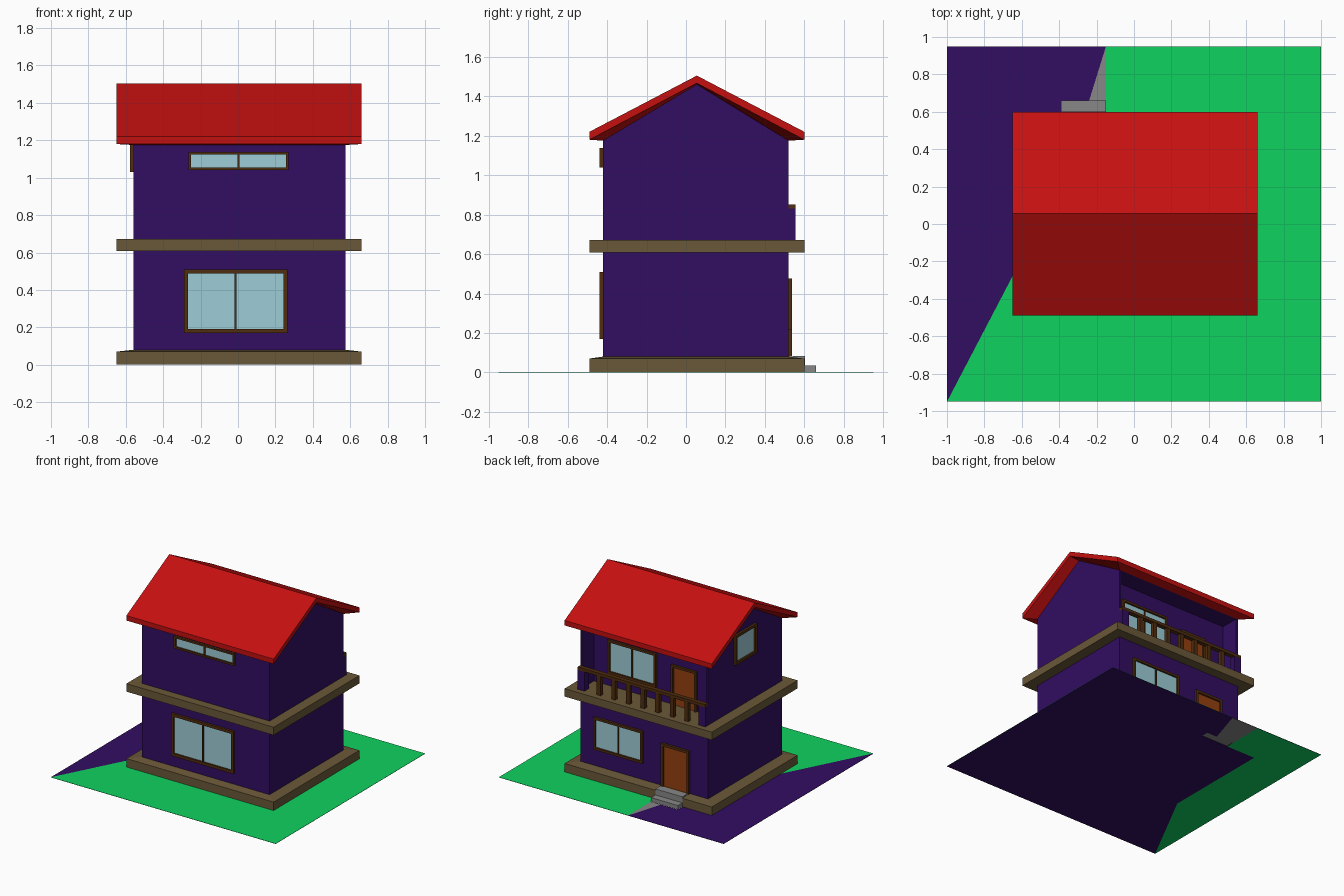
import bpy, bmesh

if "Cube" in bpy.data.objects:
    bpy.data.objects.remove(bpy.data.objects["Cube"])


def srgb(r, g, b):
    f = lambda c: c / 12.92 if c <= 0.04045 else ((c + 0.055) / 1.055) ** 2.4
    return tuple(f(v / 255) for v in (r, g, b)) + (1.0,)


def material(name, *rgb):
    m = bpy.data.materials.new(name)
    m.diffuse_color = srgb(*rgb)
    m.use_nodes = True
    m.node_tree.nodes["Principled BSDF"].inputs["Base Color"].default_value = m.diffuse_color
    return m


PURPLE = material("purple_wall", 50, 13, 97)
RED = material("red_roof", 197, 16, 16)
BROWN = material("brown_slab", 106, 88, 56)
FRAME = material("dark_brown_wood", 80, 45, 14)
DOOR = material("orange_door", 148, 64, 16)
GLASS = material("pale_blue_glass", 158, 205, 215)
GREY = material("grey_stone", 135, 135, 135)
GREEN = material("green_grass", 15, 210, 95)


def make(name, verts, faces, *mats):
    me = bpy.data.meshes.new(name)
    me.from_pydata(verts, [], faces)
    bm = bmesh.new()
    bm.from_mesh(me)
    bmesh.ops.recalc_face_normals(bm, faces=bm.faces)
    bm.to_mesh(me)
    bm.free()
    for m in mats:
        me.materials.append(m)
    ob = bpy.data.objects.new(name, me)
    bpy.context.collection.objects.link(ob)
    return ob


def boxes(name, mat, *specs):
    """One object from boxes given as (x0, x1, y0, y1, z0, z1)."""
    verts, faces = [], []
    for x0, x1, y0, y1, z0, z1 in specs:
        n = len(verts)
        verts += [(x, y, z) for z in (z0, z1)
                  for x, y in ((x0, y0), (x1, y0), (x1, y1), (x0, y1))]
        faces += [[n + i for i in f] for f in ((0, 1, 2, 3), (4, 5, 6, 7), (0, 1, 5, 4),
                                               (1, 2, 6, 5), (2, 3, 7, 6), (3, 0, 4, 7))]
    return make(name, verts, faces, mat)


def extrude(name, pts, place, a, b, *mats):
    """Extrude a 2D outline from a to b; place maps (point, depth) to 3D."""
    n = len(pts)
    verts = [place(p, d) for d in (a, b) for p in pts]
    faces = [list(range(n)), list(range(n, 2 * n))]
    faces += [(i, (i + 1) % n, n + (i + 1) % n, n + i) for i in range(n)]
    return make(name, verts, faces, *mats)


def along_x(p, d):
    return (d, p[0], p[1])


def sheet(name, pts, top, bottom):
    """Very thin ground sheet with its own colour on each side."""
    ob = extrude(name, pts, lambda p, d: (p[0], p[1], d), 0, 0.002, top, bottom)
    for f in ob.data.polygons:
        f.material_index = 1 if f.normal.z < -0.5 else 0


def opening(name, axis, plane, out, a0, a1, z0, z1, w, panel, mullion=True, sill=True):
    """Framed window or door on a wall; out is +1 or -1."""
    def bar(p0, p1, q0, q1, d):
        lo, hi = sorted((plane - 0.005 * out, plane + d * out))
        return (p0, p1, lo, hi, q0, q1) if axis == "y" else (lo, hi, p0, p1, q0, q1)
    d = 0.018
    bars = [bar(a0, a0 + w, z0, z1, d), bar(a1 - w, a1, z0, z1, d),
            bar(a0 + w, a1 - w, z1 - w, z1, d)]
    if sill:
        bars.append(bar(a0 + w, a1 - w, z0, z0 + w, d))
    if mullion:
        m = (a0 + a1) / 2
        bars.append(bar(m - 0.005, m + 0.005, z0 + w, z1 - w, d * 0.7))
    boxes(name + "_frame", FRAME, *bars)
    boxes(name + "_panel", panel, bar(a0 + w, a1 - w, z0 + (w if sill else 0), z1 - w, 0.004))


# main dimensions
X0, X1, Y0, Y1 = -0.56, 0.575, -0.42, 0.52      # walls
SX0, SX1, SY0, SY1 = -0.65, 0.66, -0.49, 0.60   # slabs and roof
RIDGE, RECESS = 0.055, 0.37

# ground sheets and path
sheet("lawn", [(-1, -.95), (1, -.95), (1, .95), (-.15, .95), (-.15, SY1), (SX1, SY1),
               (SX1, SY0), (SX0, SY0), (SX0, -.28)], GREEN, PURPLE)
sheet("side_yard", [(-1, -.95), (SX0, -.28), (SX0, SY1), (-.39, SY1), (-.39, .95),
                    (-1, .95)], PURPLE, GREEN)
sheet("path", [(-.15, .95), (-.24, .66), (-.15, .66)], GREY, PURPLE)
sheet("path_edge", [(-.15, .95), (-.39, .95), (-.39, .66), (-.24, .66)], PURPLE, GREY)
sheet("house_underside", [(SX0, SY0), (SX1, SY0), (SX1, SY1), (SX0, SY1)], PURPLE, PURPLE)

# base slab with slightly sloped top, and floor slab
boxes("base_slab", BROWN, (SX0, SX1, SY0, SY1, .002, .07))
rect = lambda a, b, c, d, z: [(a, c, z), (b, c, z), (b, d, z), (a, d, z)]
make("base_slope", rect(SX0, SX1, SY0, SY1, .07) + rect(X0, X1, Y0, Y1, .08),
     [(i, (i + 1) % 4, 4 + (i + 1) % 4, 4 + i) for i in range(4)], BROWN)
boxes("floor_slab", BROWN, (SX0, SX1, SY0, SY1, .608, .672))

# walls: ground floor, recessed upper floor, balcony side walls, gable
boxes("ground_floor_walls", PURPLE, (X0, X1, Y0, Y1, .07, .61))
boxes("upper_floor_walls", PURPLE, (X0, X1, Y0, RECESS, .67, 1.176))
boxes("balcony_side_walls", PURPLE, (X0, X0 + .015, RECESS, Y1, .67, 1.176),
      (X1 - .015, X1, RECESS, Y1, .67, 1.176))
extrude("gable", [(Y0, 1.175), (RIDGE, 1.46), (Y1, 1.175)], along_x, X0, X1, PURPLE)

# roof and its sloping underside
extrude("roof", [(SY0, 1.18), (SY0, 1.22), (RIDGE, 1.505), (SY1, 1.22), (SY1, 1.18),
                 (RIDGE, 1.467)], along_x, SX0, SX1, RED)
outer = [(x, y, z) for x in (SX0, SX1) for y, z in ((SY0, 1.18), (RIDGE, 1.467), (SY1, 1.18))]
inner = [(x, y, z) for x in (X0, X1) for y, z in ((Y0, 1.175), (RIDGE, 1.46), (Y1, 1.175))]
make("roof_soffit", outer + inner,
     [(0, 1, 7, 6), (1, 2, 8, 7), (3, 4, 10, 9), (4, 5, 11, 10), (0, 3, 9, 6), (2, 5, 11, 8)], RED)

# balcony: end posts, rail, balusters
boxes("balcony_end_posts", PURPLE, (X0, X0 + .06, .50, .555, .67, .83),
      (X1 - .06, X1, .50, .555, .67, .83))
boxes("balcony_rail", FRAME, (X0, X1, .52, .556, .828, .852))
boxes("balcony_balusters", FRAME,
      *[(x - .017, x + .017, .522, .553, .67, .83) for x in [.39 - .13 * i for i in range(7)]])

# front windows
opening("front_lower_window", "y", Y0, -1, -.29, .265, .17, .51, .022, GLASS)
opening("front_upper_window", "y", Y0, -1, -.265, .27, 1.04, 1.138, .014, GLASS)
# left side window
opening("side_window", "x", X0, -1, -.08, .19, 1.03, 1.27, .022, GLASS, mullion=False)
# back windows and doors
opening("back_lower_window", "y", Y1, 1, .015, .45, .215, .475, .018, GLASS)
opening("back_upper_window", "y", RECESS, 1, 0, .43, .775, 1.045, .018, GLASS)
opening("entrance_door", "y", Y1, 1, -.40, -.15, .08, .425, .02, DOOR, False, False)
opening("balcony_door", "y", RECESS, 1, -.36, -.135, .67, .995, .018, DOOR, False, False)

# entrance steps
boxes("entrance_steps", GREY, (-.39, -.15, .54, .603, .003, .083),
      (-.39, -.15, .603, .66, .003, .035))
